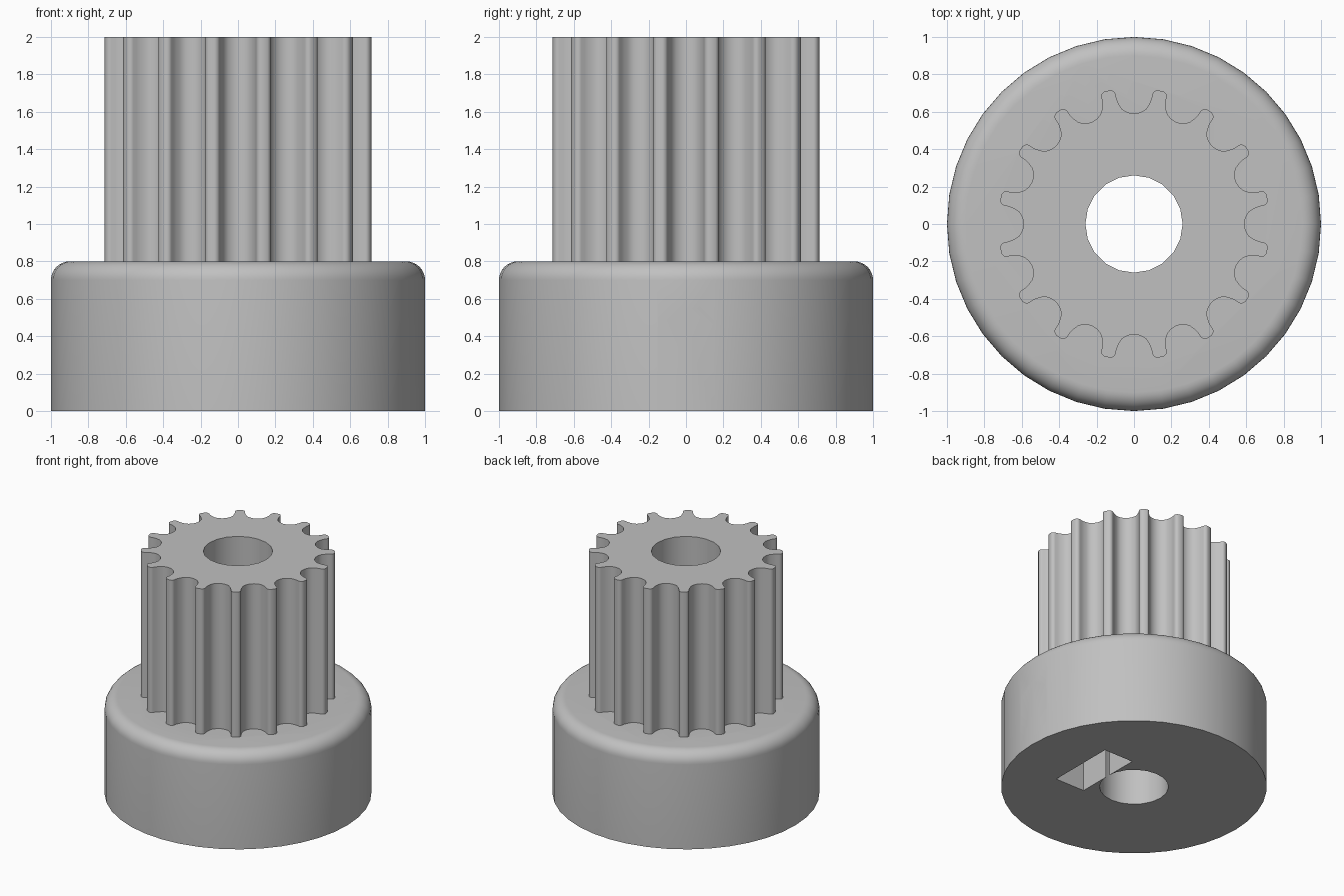
import bpy, bmesh, math
from mathutils import Matrix

if "Cube" in bpy.data.objects:
    bpy.data.objects.remove(bpy.data.objects["Cube"], do_unlink=True)

TEETH = 16
HUB_TOP, DRUM_TOP, TIP_R, BORE_R = 0.8, 2.0, 0.726, 0.26
SCREW_Z, FLAT = 0.4, 0.285
ALONG_X = Matrix(((0, 0, 1, 0), (1, 0, 0, 0), (0, 1, 0, 0), (0, 0, 0, 1)))

grey = bpy.data.materials.new("light_grey")
grey.use_nodes = True
colour = (0.53, 0.53, 0.53, 1)
grey.diffuse_color = colour
grey.node_tree.nodes["Principled BSDF"].inputs["Base Color"].default_value = colour


def add_object(name, bm):
    bmesh.ops.recalc_face_normals(bm, faces=bm.faces[:])
    mesh = bpy.data.meshes.new(name)
    bm.to_mesh(mesh)
    bm.free()
    mesh.materials.append(grey)
    obj = bpy.data.objects.new(name, mesh)
    bpy.context.collection.objects.link(obj)
    return obj


def prism(name, outline, low, high, matrix=Matrix()):
    """Extrude a flat outline from low to high, then reorient it."""
    bm = bmesh.new()
    face = bm.faces.new([bm.verts.new((a, b, low)) for a, b in outline])
    ext = bmesh.ops.extrude_face_region(bm, geom=[face])
    top = [v for v in ext["geom"] if isinstance(v, bmesh.types.BMVert)]
    bmesh.ops.translate(bm, vec=(0, 0, high - low), verts=top)
    bm.transform(matrix)
    return add_object(name, bm)


def ring(radius, sides, turn=0.0, centre=0.0):
    angles = [turn + math.tau * i / sides for i in range(sides)]
    return [(radius * math.cos(a), centre + radius * math.sin(a)) for a in angles]


def lathe(name, profile, sides):
    """Stack rings of (radius, height) into a capped solid."""
    bm = bmesh.new()
    loops = [[bm.verts.new((x, y, z)) for x, y in ring(r, sides)] for r, z in profile]
    for lower, upper in zip(loops, loops[1:]):
        for i in range(sides):
            j = (i + 1) % sides
            bm.faces.new((lower[i], lower[j], upper[j], upper[i]))
    bm.faces.new(loops[0])
    bm.faces.new(loops[-1])
    return add_object(name, bm)


def combine(target, tool, operation):
    mod = target.modifiers.new(operation, "BOOLEAN")
    mod.operation, mod.solver, mod.object = operation, "EXACT", tool
    bpy.context.view_layer.objects.active = target
    bpy.ops.object.modifier_apply(modifier=mod.name)
    bpy.data.objects.remove(tool, do_unlink=True)


# Hub with a rounded upper rim
fillet = 0.1
rim = [(1 - fillet + fillet * math.cos(a), HUB_TOP - fillet + fillet * math.sin(a))
       for a in (math.pi / 2 * i / 8 for i in range(9))]
pulley = lathe("toothed_pulley", [(1, 0)] + rim, 40)

# Toothed drum: half a groove as (half width, depth), mirrored and repeated
half = [(0.1255, 0), (0.116, 0.002), (0.107, 0.007), (0.101, 0.014), (0.098, 0.023),
        (0.094, 0.044), (0.087, 0.063), (0.077, 0.082), (0.066, 0.099),
        (0.051, 0.11), (0.035, 0.118), (0.018, 0.123)]
mouth = math.sqrt(TIP_R ** 2 - half[0][0] ** 2)
groove = half + [(0, 0.125)] + [(-w, d) for w, d in reversed(half)]
outline = []
for k in range(TEETH):
    start = math.tau * k / TEETH
    for w, d in groove:
        x, y = w, mouth - d
        outline.append((x * math.cos(start) - y * math.sin(start),
                        x * math.sin(start) + y * math.cos(start)))
    tip = start + math.pi / 2 + math.pi / TEETH
    outline.append((TIP_R * math.cos(tip), TIP_R * math.sin(tip)))
combine(pulley, prism("drum", outline, HUB_TOP - 0.2, DRUM_TOP), "UNION")

# Shaft bore
combine(pulley, prism("bore", ring(BORE_R, 20), -0.2, 2.2), "DIFFERENCE")

# Set-screw hole on one side
screw = ring(0.16, 8, math.pi / 8, SCREW_Z)
combine(pulley, prism("screw_hole", screw, 0, 1.2, ALONG_X), "DIFFERENCE")

# Nut pocket, open at the bottom with a pointed roof
shoulder = FLAT * math.tan(math.pi / 6)
pocket = [(-FLAT, -0.1), (FLAT, -0.1), (FLAT, SCREW_Z + shoulder),
          (0, SCREW_Z + 2 * shoulder), (-FLAT, SCREW_Z + shoulder)]
combine(pulley, prism("nut_pocket", pocket, 0.257, 0.525, ALONG_X), "DIFFERENCE")

bpy.ops.object.select_all(action="DESELECT")
pulley.select_set(True)
bpy.context.view_layer.objects.active = pulley
bpy.ops.object.shade_smooth_by_angle(angle=math.radians(32))
